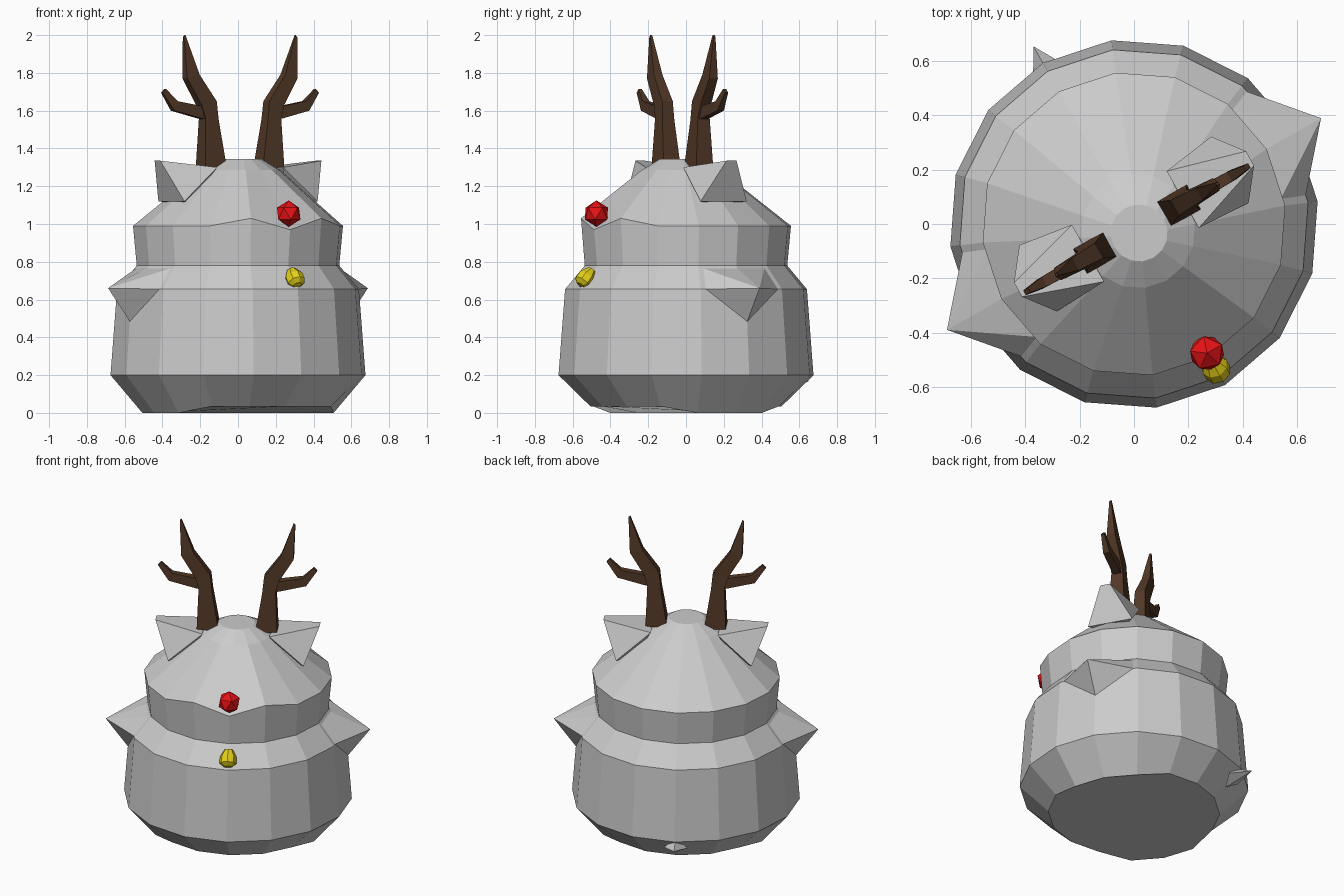
import bpy, bmesh, math
from mathutils import Matrix, Vector

cube = bpy.data.objects.get("Cube")
if cube:
    bpy.data.objects.remove(cube, do_unlink=True)

TURN = Matrix.Rotation(math.radians(29.5), 4, 'Z')  # the creature stands turned
SIDES = 16


def material(name, rgb):
    m = bpy.data.materials.new(name)
    m.use_nodes = True
    m.diffuse_color = (*rgb, 1)
    bsdf = m.node_tree.nodes["Principled BSDF"]
    bsdf.inputs["Base Color"].default_value = (*rgb, 1)
    bsdf.inputs["Roughness"].default_value = 0.8
    return m


grey = material("grey fur", (0.6, 0.6, 0.6))
brown = material("brown antler", (0.085, 0.04, 0.02))
red = material("red nose", (0.8, 0.006, 0.008))
yellow = material("yellow bell", (0.8, 0.65, 0.01))


def finish(bm, name, mat):
    bmesh.ops.recalc_face_normals(bm, faces=bm.faces)
    bm.transform(TURN)
    mesh = bpy.data.meshes.new(name)
    bm.to_mesh(mesh)
    bm.free()
    mesh.materials.append(mat)
    ob = bpy.data.objects.new(name, mesh)
    bpy.context.collection.objects.link(ob)
    return ob


def loft(bm, rings):
    """Skin closed rings of points, with caps."""
    loops = [[bm.verts.new(p) for p in ring] for ring in rings]
    for a, b in zip(loops, loops[1:]):
        for i in range(len(a)):
            j = (i + 1) % len(a)
            bm.faces.new((a[i], a[j], b[j], b[i]))
    bm.faces.new(loops[0][::-1])
    bm.faces.new(loops[-1])


def ring(r, z, y=0.0, sides=SIDES):
    step = math.tau / sides
    return [Vector((r * math.cos(i * step), y + r * math.sin(i * step), z))
            for i in range(sides)]


def hull(points, name, mat, side=1):
    bm = bmesh.new()
    for x, y, z in points:
        bm.verts.new((x * side, y, z))
    res = bmesh.ops.convex_hull(bm, input=bm.verts)
    loose = [v for v in bm.verts if not v.link_faces]
    bmesh.ops.delete(bm, geom=loose, context='VERTS')
    return finish(bm, name, mat)


# Body and head in one turned shape; the sole arches up at front and back
sole = ring(0.51, 0)
for p in sole:
    if abs(p.y) > 0.3:
        p.z = 0.035
brow = ring(0.56, 0.99)
front = SIDES * 3 // 4
for k in (-1, 1):
    brow[front + k].z = 1.03
brow[front].z = 0.97
bm = bmesh.new()
loft(bm, [sole, ring(0.68, 0.2), ring(0.645, 0.655), ring(0.54, 0.78), brow,
          ring(0.21, 1.285, -0.03), ring(0.105, 1.345, -0.038)])
finish(bm, "body", grey)

# Tail
hull([(0, 0.75, 0.17), (-0.07, 0.63, 0.14), (0.07, 0.63, 0.14),
      (0, 0.63, 0.21), (0, 0.58, 0.09)], "tail", grey)

# Antler sections: inner x, z, outer x, z, half depth
stem = [(0.11, 1.3, 0.24, 1.3, 0.052), (0.15, 1.55, 0.23, 1.56, 0.036),
        (0.16, 1.65, 0.25, 1.63, 0.032), (0.26, 1.79, 0.335, 1.77, 0.026),
        (0.335, 2.0, 0.345, 1.99, 0.006)]
prong = [(0.19, 1.64, 0.2, 1.55, 0.026), (0.25, 1.625, 0.25, 1.56, 0.024),
         (0.39, 1.65, 0.41, 1.6, 0.02), (0.455, 1.715, 0.475, 1.695, 0.01)]

for side, label in ((1, "left"), (-1, "right")):
    # Arm spike growing out of the shoulder ring
    low, high = ring(0.63, 0.655), ring(0.53, 0.775)
    pts = [(0.79, 0, 0.66), (0.655, 0, 0.48)]
    pts += [low[k] for k in (-1, 1)] + [high[k] for k in (-1, 0, 1)]
    hull(pts, label + "_arm", grey, side)

    # Ear wedge with a blunt tip
    pts = [(0.3, 0, 1.1)]
    for s in (-1, 1):
        pts += [(0.49, 0.03 * s, 1.335), (0.475, 0.03 * s, 1.3),
                (0.2, 0.12 * s - 0.01, 1.3), (0.405, 0.14 * s, 1.12)]
    hull(pts, label + "_ear", grey, side)

    # Antler
    bm = bmesh.new()
    for path in (stem, prong):
        loft(bm, [[Vector((side * x, y - 0.022, z))
                   for x, z, y in ((a, b, -h), (c, d, -h), (c, d, h), (a, b, h))]
                  for a, b, c, d, h in path])
    finish(bm, label + "_antler", brown)

# Nose
bm = bmesh.new()
bmesh.ops.create_icosphere(bm, subdivisions=1, radius=0.07,
                           matrix=Matrix.Translation((0, -0.545, 1.055)))
finish(bm, "nose", red)

# Bell, leaning on the sloped chest
bm = bmesh.new()
loft(bm, [ring(r, z, 0, 8) for r, z in
          ((0.025, -0.055), (0.05, -0.035), (0.05, 0.005), (0.025, 0.05))])
bm.transform(Matrix.Translation((0, -0.605, 0.717))
             @ Matrix.Rotation(math.radians(-40), 4, 'X'))
finish(bm, "bell", yellow)
